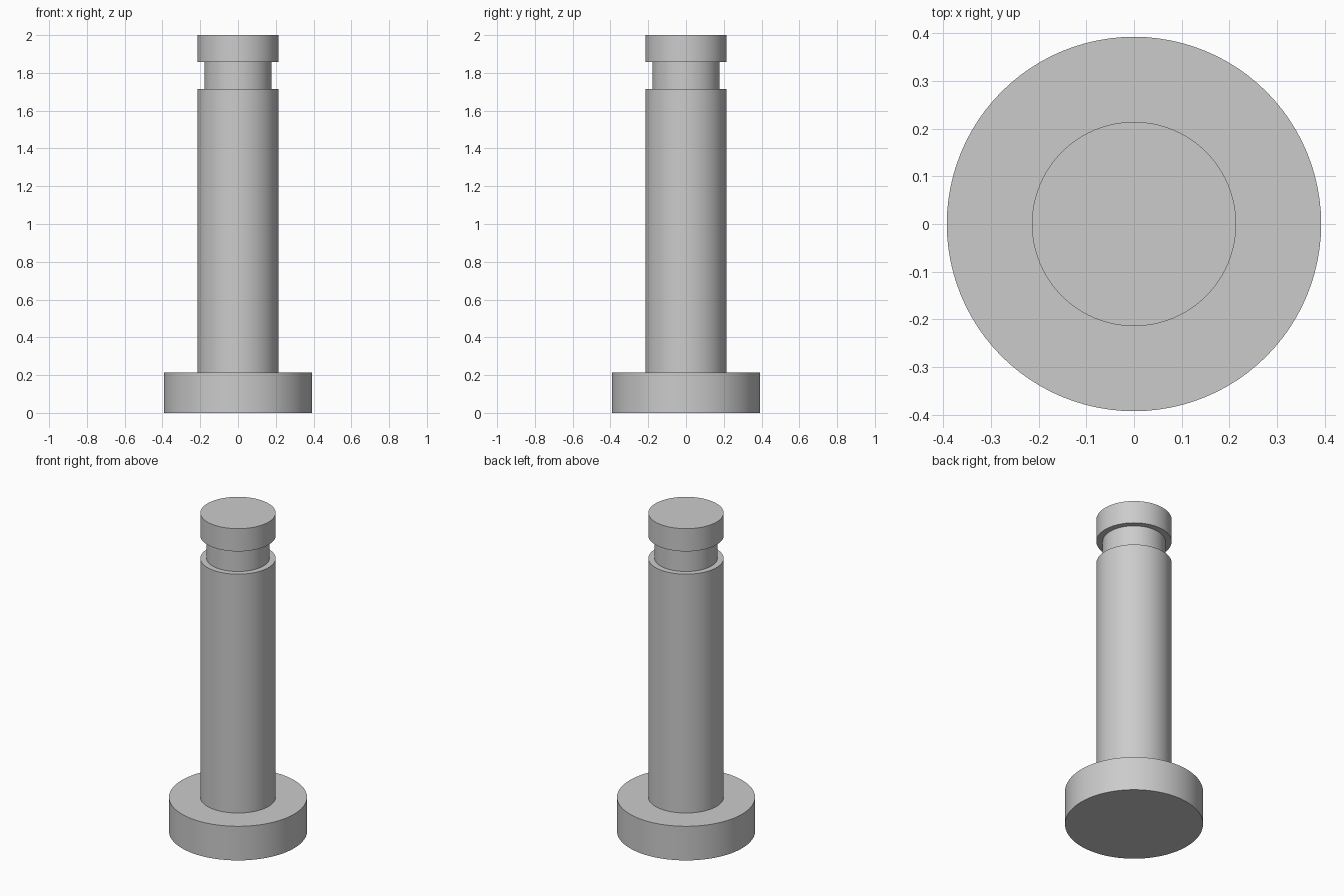
import bpy
import bmesh
import math

cube = bpy.data.objects.get("Cube")
if cube:
    bpy.data.objects.remove(cube, do_unlink=True)

SEGMENTS = 96
U = 1 / 14  # drawing unit of the pin

steel = bpy.data.materials.new("plain_grey")
steel.use_nodes = True
GREY = (0.6, 0.6, 0.6, 1)
steel.diffuse_color = GREY
steel.node_tree.nodes["Principled BSDF"].inputs["Base Color"].default_value = GREY


def turned_part(name, profile):
    """Spin a closed (radius, height) profile around the z axis."""
    mesh = bpy.data.meshes.new(name)
    bm = bmesh.new()
    verts = [bm.verts.new((r * U, 0, z * U)) for r, z in profile]
    edges = [bm.edges.new(pair) for pair in zip(verts, verts[1:])]
    bmesh.ops.spin(bm, geom=verts + edges, cent=(0, 0, 0), axis=(0, 0, 1),
                   angle=math.tau, steps=SEGMENTS)
    bmesh.ops.remove_doubles(bm, verts=bm.verts, dist=0.0001)
    bmesh.ops.recalc_face_normals(bm, faces=bm.faces)
    bm.to_mesh(mesh)
    bm.free()
    mesh.materials.append(steel)
    part = bpy.data.objects.new(name, mesh)
    bpy.context.collection.objects.link(part)
    bpy.ops.object.select_all(action="DESELECT")
    part.select_set(True)
    bpy.context.view_layer.objects.active = part
    bpy.ops.object.shade_smooth_by_angle(angle=math.radians(30))
    return part


# One turned pin: wide head, shaft, retaining groove and end collar
turned_part("clevis_pin", [
    (0, 0), (5.5, 0), (5.5, 3),        # head
    (3, 3), (3, 24),                   # shaft
    (2.5, 24), (2.5, 26),              # groove
    (3, 26), (3, 28), (0, 28),         # end collar
])
